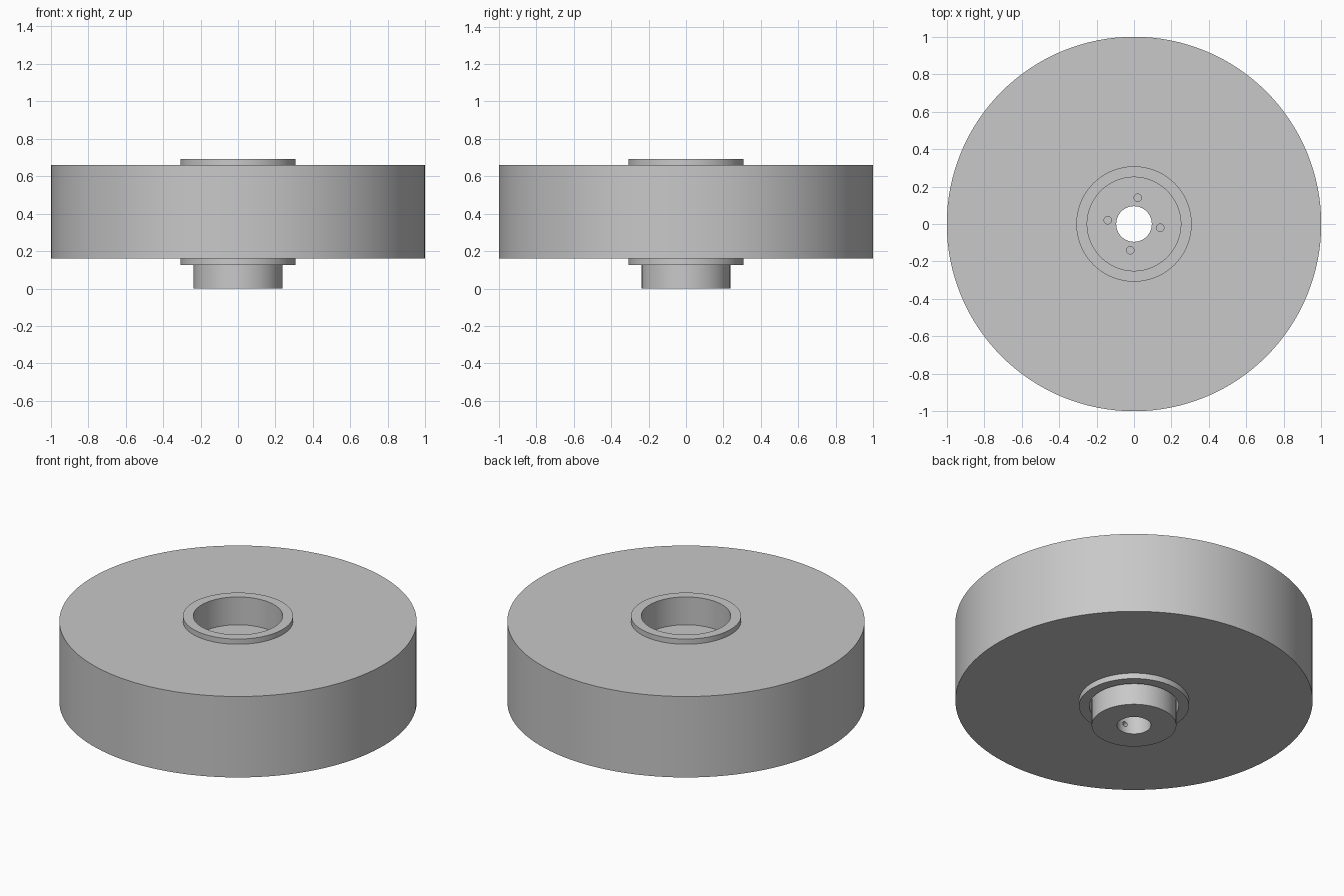
import bpy
import bmesh
from math import radians, cos, sin, tau
from mathutils import Matrix, Vector

default = bpy.data.objects.get("Cube")
if default:
    bpy.data.objects.remove(default, do_unlink=True)

grey = bpy.data.materials.new("plain grey")
grey.use_nodes = True
grey.diffuse_color = (0.58, 0.58, 0.58, 1)
grey.node_tree.nodes["Principled BSDF"].inputs["Base Color"].default_value = grey.diffuse_color


def finish(name, bm):
    bmesh.ops.recalc_face_normals(bm, faces=bm.faces)
    mesh = bpy.data.meshes.new(name)
    bm.to_mesh(mesh)
    bm.free()
    obj = bpy.data.objects.new(name, mesh)
    bpy.context.collection.objects.link(obj)
    mesh.materials.append(grey)
    return obj


def smooth(obj):
    bpy.ops.object.select_all(action='DESELECT')
    obj.select_set(True)
    bpy.context.view_layer.objects.active = obj
    bpy.ops.object.shade_smooth_by_angle(angle=radians(30))


def lathe(name, profile, sides=128):
    """Turn a closed (radius, height) profile around the z axis."""
    bm = bmesh.new()
    rings = [[bm.verts.new((r * cos(tau * i / sides), r * sin(tau * i / sides), z))
              for i in range(sides)] for r, z in profile]
    for a, b in zip(rings, rings[1:] + rings[:1]):
        for i in range(sides):
            j = (i + 1) % sides
            bm.faces.new((a[i], a[j], b[j], b[i]))
    return finish(name, bm)


def drill(obj, start, end, radius):
    """Cut a round hole from start to end."""
    start, end = Vector(start), Vector(end)
    turn = (end - start).to_track_quat('Z', 'Y').to_matrix().to_4x4()
    bm = bmesh.new()
    bmesh.ops.create_cone(bm, cap_ends=True, segments=24, radius1=radius, radius2=radius,
                          depth=(end - start).length,
                          matrix=Matrix.Translation((start + end) / 2) @ turn)
    cutter = finish("hole_cutter", bm)
    cutter.hide_render = True
    cut = obj.modifiers.new("hole", 'BOOLEAN')
    cut.operation = 'DIFFERENCE'
    cut.solver = 'EXACT'
    cut.object = cutter
    bpy.context.view_layer.objects.active = obj
    bpy.ops.object.modifier_apply(modifier=cut.name)
    bpy.data.objects.remove(cutter, do_unlink=True)


# Wide solid tread
tread = lathe("tread", [(0.305, 0.16), (1, 0.16), (1, 0.66), (0.305, 0.66)])

# Sleeve standing slightly proud of both tread faces
sleeve = lathe("hub_sleeve", [(0.25, 0.125), (0.308, 0.125), (0.308, 0.692), (0.25, 0.692)])

# Stepped core with an axle bore, sunk below the top of the sleeve
core = lathe("hub_core", [(0.095, 0), (0.237, 0), (0.237, 0.25),
                          (0.25, 0.25), (0.25, 0.52), (0.095, 0.52)])

# Four blind screw holes around the bore
for k in range(4):
    a = radians(82 + 90 * k)
    x, y = 0.142 * cos(a), 0.142 * sin(a)
    drill(core, (x, y, 0.04), (x, y, 0.6), 0.02)

# Side passage from the bore to the front hole
a = radians(262)
drill(core, (0.05 * cos(a), 0.05 * sin(a), 0.055),
      (0.142 * cos(a), 0.142 * sin(a), 0.055), 0.015)

for part in (tread, sleeve, core):
    smooth(part)
